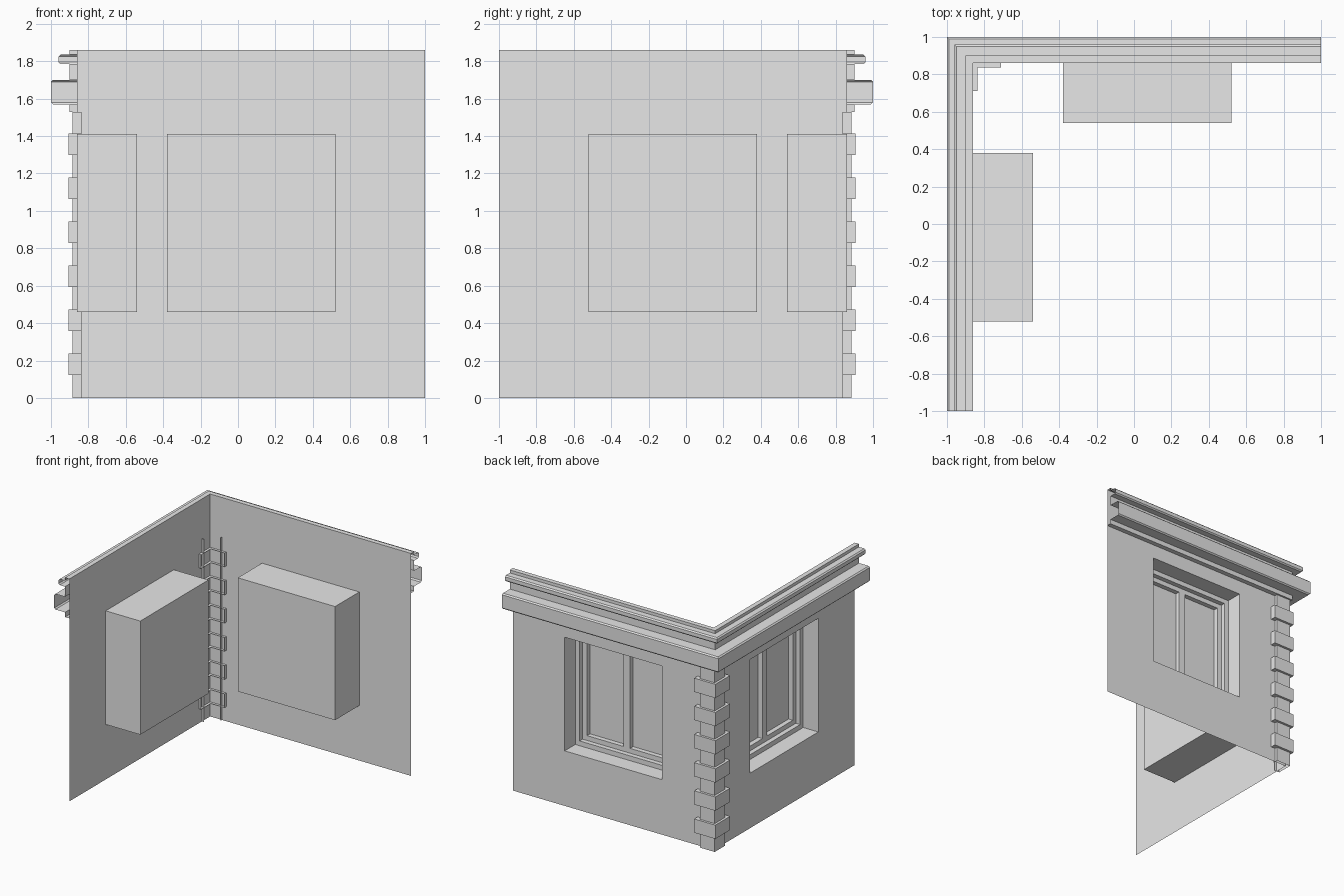
import bpy

cube = bpy.data.objects.get("Cube")
if cube:
    bpy.data.objects.remove(cube, do_unlink=True)

grey = bpy.data.materials.new("plain_grey")
grey.use_nodes = True
grey.diffuse_color = (0.8, 0.8, 0.8, 1)
grey.node_tree.nodes["Principled BSDF"].inputs["Base Color"].default_value = (0.8, 0.8, 0.8, 1)

WALL = 0.86               # distance of both wall planes from the centre
TOP = 1.86
WIN = (-0.38, 0.52, 0.46, 1.41)   # window opening: along min, max, z min, max


def make(name, verts, faces):
    mesh = bpy.data.meshes.new(name)
    mesh.from_pydata(verts, [], faces)
    mesh.materials.append(grey)
    obj = bpy.data.objects.new(name, mesh)
    bpy.context.collection.objects.link(obj)
    return obj


def both_walls(name, verts, faces):
    """Verts are (along, outward, z); build on the back wall and mirrored on the side wall."""
    make("back_" + name, verts, faces)
    make("side_" + name, [(-d, -a, z) for a, d, z in verts], [f[::-1] for f in faces])


def rect(inset, d):
    a0, a1, z0, z1 = WIN
    i = inset
    return [(a1 - i, d, z0 + i), (a0 + i, d, z0 + i), (a0 + i, d, z1 - i), (a1 - i, d, z1 - i)]


def rings(loops, cap):
    """Join successive four-point loops with quads, optionally closing the last."""
    verts = [v for loop in loops for v in loop]
    faces = []
    for k in range(len(loops) - 1):
        for j in range(4):
            n = (j + 1) % 4
            faces.append((4 * k + j, 4 * k + n, 4 * k + 4 + n, 4 * k + 4 + j))
    if cap:
        last = 4 * (len(loops) - 1)
        faces.append(tuple(range(last, last + 4)))
    return verts, faces


def sweep(path_points, profile):
    """Strip of quads along mitred path; path_points(d, z) gives the stations."""
    verts = [p for d, z in profile for p in path_points(d, z)]
    faces = []
    for i in range(len(profile) - 1):
        for j in range(2):
            a = 3 * i + j
            faces.append((a, a + 1, a + 4, a + 3))
    return verts, faces


# Thin walls with a window opening
outer = [(1, WALL, 0), (-WALL, WALL, 0), (-WALL, WALL, TOP), (1, WALL, TOP)]
both_walls("wall", *rings([outer, rect(0, WALL)], False))

# Deep window boxes, stepped frames, panes and centre mullions
both_walls("window_box", *rings([rect(0, WALL), rect(0, 0.54)], True))
both_walls("window_frame", *rings(
    [rect(0, 0.72), rect(0.04, 0.72), rect(0.04, 0.68), rect(0.08, 0.68), rect(0.08, 0.64)], False))
both_walls("window_pane", rect(0.08, 0.64), [(0, 1, 2, 3)])
mid = (WIN[0] + WIN[1]) / 2
zs = (WIN[2] + 0.08, WIN[3] - 0.08)
bar = [(mid + s * 0.03, d, z) for z in zs for s, d in ((1, 0.64), (1, 0.68), (-1, 0.68), (-1, 0.64))]
both_walls("window_mullion", bar, [(0, 1, 5, 4), (1, 2, 6, 5), (2, 3, 7, 6)])

# Cornice running round the corner, open at both ends
cornice = [(WALL, 1.86), (0.9, 1.86), (0.9, 1.835), (0.95, 1.835), (0.96, 1.825), (0.96, 1.795),
           (0.95, 1.785), (0.9, 1.785), (0.9, 1.7), (0.99, 1.7), (1, 1.69), (1, 1.58),
           (0.99, 1.57), (0.9, 1.57), (0.9, 1.53), (WALL, 1.53)]
make("cornice", *sweep(lambda d, z: [(1, d, z), (-d, d, z), (-d, -1, z)], cornice))


# Corner quoins: L-shaped shells, open towards the inside
def corner_shell(name, out, end, z0, z1, caps):
    inner = 0.838
    plan = [(-end, inner), (-end, out), (-out, out), (-out, end), (-inner, end), (-inner, inner)]
    verts = [(x, y, z) for z in (z0, z1) for x, y in plan]
    faces = [(i + 1, i, i + 6, i + 7) for i in range(4)]
    if caps:
        faces += [(0, 1, 2, 5), (5, 2, 3, 4), (11, 8, 7, 6), (10, 9, 8, 11)]
    make(name, verts, faces)


corner_shell("corner_column", 0.885, 0.75, 0, 1.53, False)
for k in range(6):
    z = 0.122 + k * 0.2355
    corner_shell("corner_block_%d" % (k + 1), 0.905, 0.71, z, z + 0.115, True)
